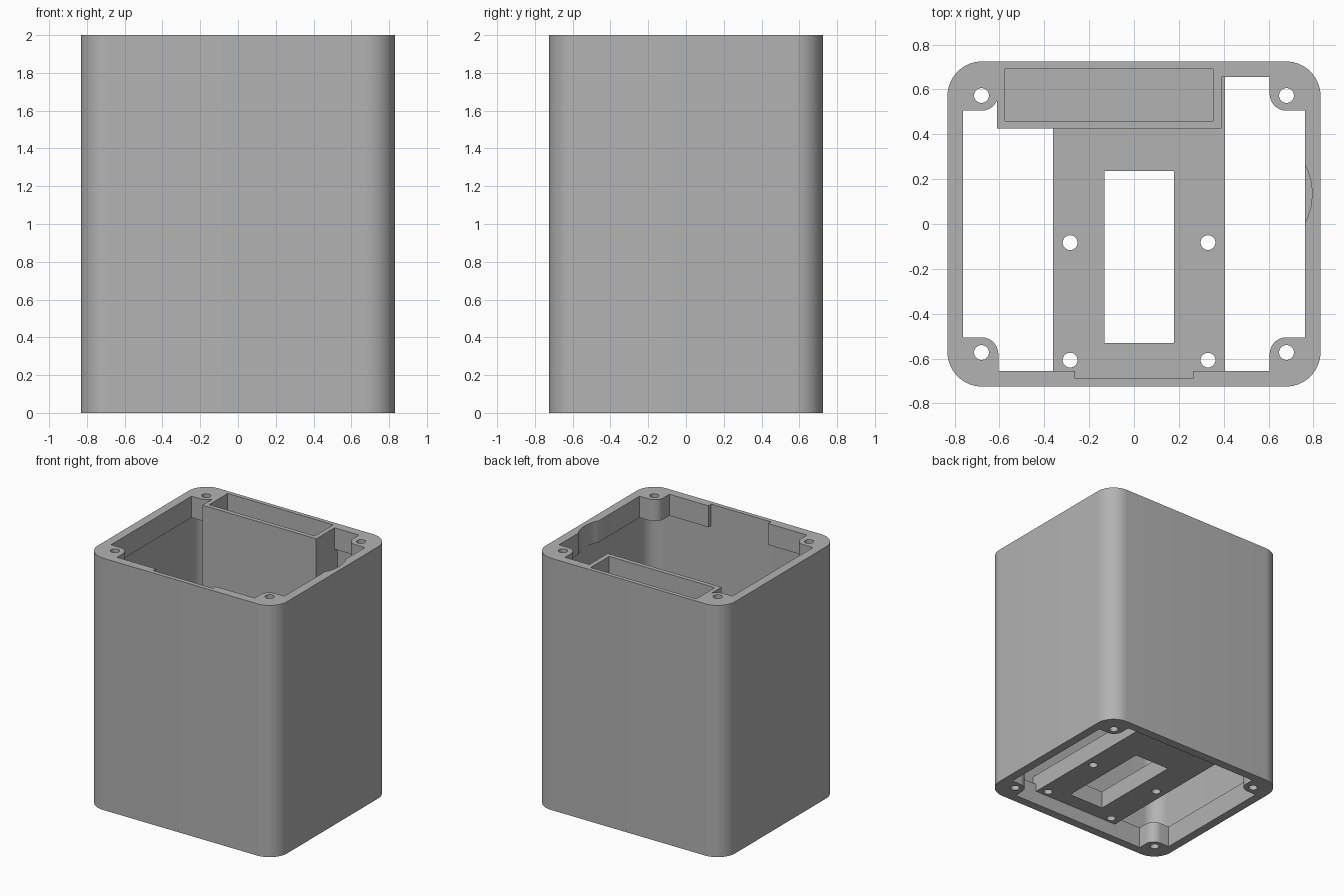
import bpy, bmesh, math
from mathutils import Vector

if "Cube" in bpy.data.objects:
    bpy.data.objects.remove(bpy.data.objects["Cube"], do_unlink=True)

HEIGHT = 2.0
FLANGE = 0.17          # height of the thickened rims and screw bosses
HOLE = 0.033           # screw hole radius

grey = bpy.data.materials.new("light_grey")
grey.use_nodes = True
colour = (0.45, 0.45, 0.45, 1)
grey.diffuse_color = colour
grey.node_tree.nodes["Principled BSDF"].inputs["Base Color"].default_value = colour


def prism(name, points, z0, z1):
    """Closed solid standing on a flat outline."""
    bm = bmesh.new()
    face = bm.faces.new([bm.verts.new((x, y, z0)) for x, y in points])
    top = bmesh.ops.extrude_face_region(bm, geom=[face])["geom"]
    verts = [v for v in top if isinstance(v, bmesh.types.BMVert)]
    bmesh.ops.translate(bm, verts=verts, vec=(0, 0, z1 - z0))
    bmesh.ops.recalc_face_normals(bm, faces=bm.faces)
    mesh = bpy.data.meshes.new(name)
    bm.to_mesh(mesh)
    bm.free()
    mesh.materials.append(grey)
    obj = bpy.data.objects.new(name, mesh)
    bpy.context.collection.objects.link(obj)
    return obj


def arc(cx, cy, r, start, end, steps=14):
    angles = [math.radians(start + (end - start) * i / steps) for i in range(steps + 1)]
    return [(cx + r * math.cos(a), cy + r * math.sin(a)) for a in angles]


def rounded(hx, hy, r):
    corners = ((1, 1), (-1, 1), (-1, -1), (1, -1))
    return [p for i, (sx, sy) in enumerate(corners)
            for p in arc(sx * (hx - r), sy * (hy - r), r, i * 90, i * 90 + 90)]


def rect(x0, x1, y0, y1):
    return [(x0, y0), (x1, y0), (x1, y1), (x0, y1)]


def circle(x, y, r):
    return arc(x, y, r, 0, 360, 32)[:-1]


def rim_opening():
    """Rectangular opening with a rounded boss left standing in each corner."""
    quarter = [(0.762, 0.505)] + arc(0.68, 0.58, 0.075, 270, 180, 10) + [(0.605, 0.655)]
    points = []
    for sx, sy in ((1, 1), (-1, 1), (-1, -1), (1, -1)):
        part = [(x * sx, y * sy) for x, y in quarter]
        points += part if sx * sy > 0 else part[::-1]
    return points


def combine(body, other, operation):
    mod = body.modifiers.new(operation, "BOOLEAN")
    mod.operation = operation
    mod.solver = "EXACT"
    mod.object = other
    bpy.context.view_layer.objects.active = body
    bpy.ops.object.modifier_apply(modifier=mod.name)
    bpy.data.objects.remove(other, do_unlink=True)


# Outer shell, hollowed between the two rims
body = prism("enclosure_shell", rounded(0.832, 0.725, 0.155), 0, HEIGHT)
combine(body, prism("cavity", rounded(0.796, 0.69, 0.12), FLANGE, HEIGHT - FLANGE), "DIFFERENCE")
combine(body, prism("lower_opening", rim_opening(), -0.1, FLANGE + 0.05), "DIFFERENCE")
combine(body, prism("upper_opening", rim_opening(), HEIGHT - FLANGE - 0.05, HEIGHT + 0.1), "DIFFERENCE")

# Front notch and curved side relief in the upper rim
combine(body, prism("front_notch", rect(-0.262, 0.262, -0.69, -0.6),
                    HEIGHT - FLANGE - 0.02, HEIGHT + 0.1), "DIFFERENCE")
combine(body, prism("side_relief", circle(0.515, 0.135, 0.28),
                    HEIGHT - FLANGE - 0.02, HEIGHT + 0.1), "DIFFERENCE")

# Raised base plate with a central window
combine(body, prism("base_plate", rect(-0.362, 0.405, -0.71, 0.71), 0.11, 0.25), "UNION")
combine(body, prism("plate_window", rect(-0.132, 0.178, -0.53, 0.237), -0.1, 0.4), "DIFFERENCE")

# Slot box hanging from the back rim
combine(body, prism("slot_box", rect(-0.61, 0.39, 0.425, 0.71), 0.6, HEIGHT), "UNION")
combine(body, prism("slot", rect(-0.575, 0.353, 0.46, 0.692), 0.635, HEIGHT + 0.1), "DIFFERENCE")

# Screw holes in the bosses and the plate
for x in (-0.68, 0.68):
    for y in (-0.573, 0.573):
        for z in (0, HEIGHT - FLANGE):
            combine(body, prism("boss_hole", circle(x, y, HOLE), z - 0.05, z + FLANGE + 0.05), "DIFFERENCE")
for x in (-0.285, 0.33):
    for y in (-0.083, -0.607):
        combine(body, prism("plate_hole", circle(x, y, HOLE), 0.05, 0.3), "DIFFERENCE")

bpy.ops.object.select_all(action="DESELECT")
body.select_set(True)
bpy.context.view_layer.objects.active = body
bpy.ops.object.shade_smooth_by_angle(angle=math.radians(30))
